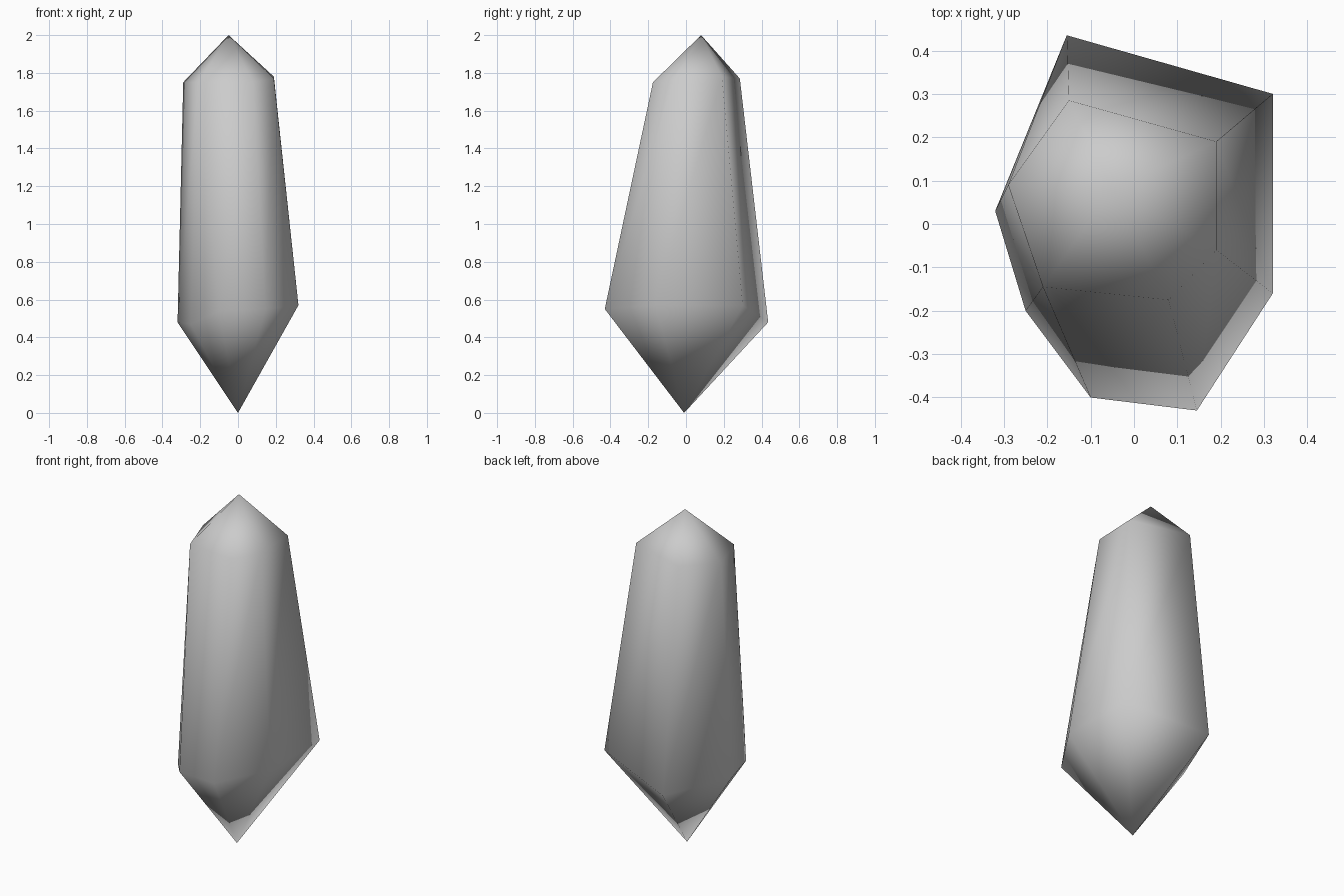
import bpy
import bmesh

default = bpy.data.objects.get("Cube")
if default:
    bpy.data.objects.remove(default, do_unlink=True)

# Grey stone material
grey = bpy.data.materials.new("crystal_grey")
grey.use_nodes = True
colour = (0.6, 0.6, 0.6, 1.0)
grey.diffuse_color = colour
grey.node_tree.nodes["Principled BSDF"].inputs["Base Color"].default_value = colour

# Wide girdle and narrow shoulder of the shard, counter-clockwise from the back
girdle = [(-0.155, 0.435, 0.48), (-0.32, 0.03, 0.48), (-0.25, -0.20, 0.47),
          (-0.10, -0.40, 0.54), (0.145, -0.43, 0.55), (0.32, -0.16, 0.57),
          (0.32, 0.30, 0.57)]
shoulder = [(-0.15, 0.285, 1.77), (-0.29, 0.09, 1.75), (-0.21, -0.145, 1.75),
            (0.08, -0.175, 1.75), (0.19, -0.06, 1.77), (0.19, 0.19, 1.78)]
# The third shoulder corner meets two girdle corners
shoulder_index = [0, 1, 2, 2, 3, 4, 5]

bm = bmesh.new()
low = [bm.verts.new(p) for p in girdle]
corners = [bm.verts.new(p) for p in shoulder]
high = [corners[i] for i in shoulder_index]
bottom_tip = bm.verts.new((0, -0.01, 0))
top_tip = bm.verts.new((-0.05, 0.08, 2))

# Side facets and the two pointed ends
for i in range(len(low)):
    j = (i + 1) % len(low)
    bm.faces.new((bottom_tip, low[j], low[i]))
    if high[i] is high[j]:
        bm.faces.new((low[i], low[j], high[i]))
    else:
        bm.faces.new((low[i], low[j], high[j], high[i]))
        bm.faces.new((high[i], high[j], top_tip))

bmesh.ops.recalc_face_normals(bm, faces=bm.faces)
for face in bm.faces:
    face.smooth = True

mesh = bpy.data.meshes.new("crystal_shard")
bm.to_mesh(mesh)
bm.free()
mesh.materials.append(grey)
shard = bpy.data.objects.new("crystal_shard", mesh)
bpy.context.collection.objects.link(shard)
